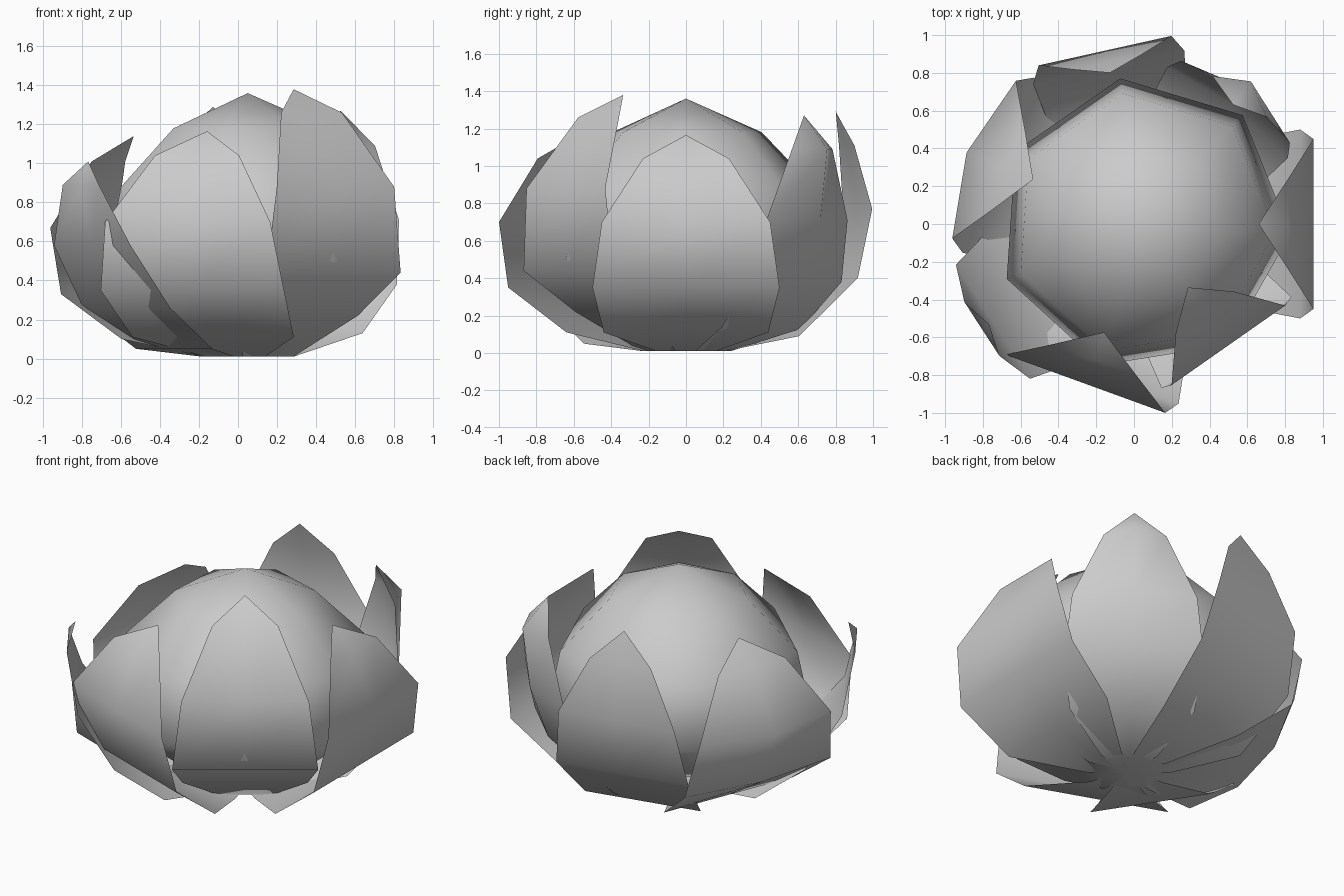
import bpy, bmesh
from math import cos, sin, radians, pi

old = bpy.data.objects.get("Cube")
if old:
    bpy.data.objects.remove(old, do_unlink=True)

CENTRE_X = 0.05

grey = bpy.data.materials.new("soft_grey")
grey.use_nodes = True
grey.diffuse_color = (0.6, 0.6, 0.6, 1)
grey.node_tree.nodes["Principled BSDF"].inputs["Base Color"].default_value = (0.6, 0.6, 0.6, 1)


def finish(name, bm):
    mesh = bpy.data.meshes.new(name)
    bm.to_mesh(mesh)
    bm.free()
    mesh.materials.append(grey)
    for poly in mesh.polygons:
        poly.use_smooth = True
    ob = bpy.data.objects.new(name, mesh)
    ob.location.x = CENTRE_X
    bpy.context.collection.objects.link(ob)
    return ob


def petal(name, angle, profile, bulge=(0, 0, 0, 0)):
    """Strip of (radius, height, half width) rows; bulge pushes each row's middle outward."""
    a = radians(angle)
    bm = bmesh.new()

    def point(r, z, w):
        return bm.verts.new((r * cos(a) - w * sin(a), r * sin(a) + w * cos(a), z))

    # Narrow base rows, then the body rows
    body = [(0, 0.01, 0.03, 0), (0.18, 0.01, 0.16, 0)]
    body += [(*row, b) for row, b in zip(profile, bulge)]
    rows = [(point(r, z, -w), point(r + b, z, 0), point(r, z, w)) for r, z, w, b in body]
    tip = point(*profile[-1])
    for low, high in zip(rows, rows[1:]):
        for i in range(2):
            bm.faces.new((low[i], low[i + 1], high[i + 1], high[i]))
    for i in range(2):
        bm.faces.new((rows[-1][i], rows[-1][i + 1], tip))
    return finish(name, bm)


# Bud: seven-sided rounded body
RINGS = [(0.41, 1.18), (0.7, 0.88), (0.78, 0.5), (0.5, 0.27), (0.25, 0.12)]
SIDES = 7
bm = bmesh.new()
loops = []
for r, z in RINGS:
    steps = [radians(47.6) + 2 * pi * i / SIDES for i in range(SIDES)]
    loops.append([bm.verts.new((r * cos(t), r * sin(t), z)) for t in steps])
top = bm.verts.new((0, 0, 1.36))
bottom = bm.verts.new((0, 0, 0.06))
for i in range(SIDES):
    j = (i + 1) % SIDES
    bm.faces.new((top, loops[0][i], loops[0][j]))
    bm.faces.new((bottom, loops[-1][j], loops[-1][i]))
    for upper, lower in zip(loops, loops[1:]):
        bm.faces.new((upper[i], lower[i], lower[j], upper[j]))
finish("bud", bm)

# Broad petals share one profile
BROAD = [(0.52, 0.11, 0.44), (0.83, 0.35, 0.5), (0.9, 0.7, 0.45), (0.76, 1.04, 0.23), (0.61, 1.165, 0)]
petal("broad_petal_left", 0, BROAD)
petal("broad_petal_front", 250, BROAD)
petal("broad_petal_right", 158,
      [(0.52, 0.1, 0.44), (0.83, 0.33, 0.5), (0.91, 0.67, 0.45), (0.77, 1.01, 0.23), (0.63, 1.14, 0)],
      (0, 0.06, 0.1, 0.03))

# Narrow petals lean by different amounts
petal("narrow_petal_front_left", 305,
      [(0.47, 0.22, 0.36), (0.766, 0.44, 0.42), (0.784, 0.88, 0.367), (0.57, 1.26, 0.19), (0.41, 1.38, 0)])
petal("narrow_petal_back_left", 53,
      [(0.5, 0.13, 0.36), (0.74, 0.38, 0.4), (0.81, 0.71, 0.36), (0.845, 1.09, 0.18), (0.79, 1.27, 0)],
      (0, 0.05, 0.09, 0.1))
petal("narrow_petal_back", 102.5,
      [(0.54, 0.09, 0.36), (0.85, 0.4, 0.41), (0.94, 0.77, 0.36), (0.88, 1.11, 0.19), (0.82, 1.29, 0)])
petal("narrow_petal_front_right", 213,
      [(0.45, 0.05, 0.36), (0.74, 0.26, 0.41), (0.95, 0.58, 0.36), (1.02, 0.89, 0.17), (0.975, 1.01, 0)])
